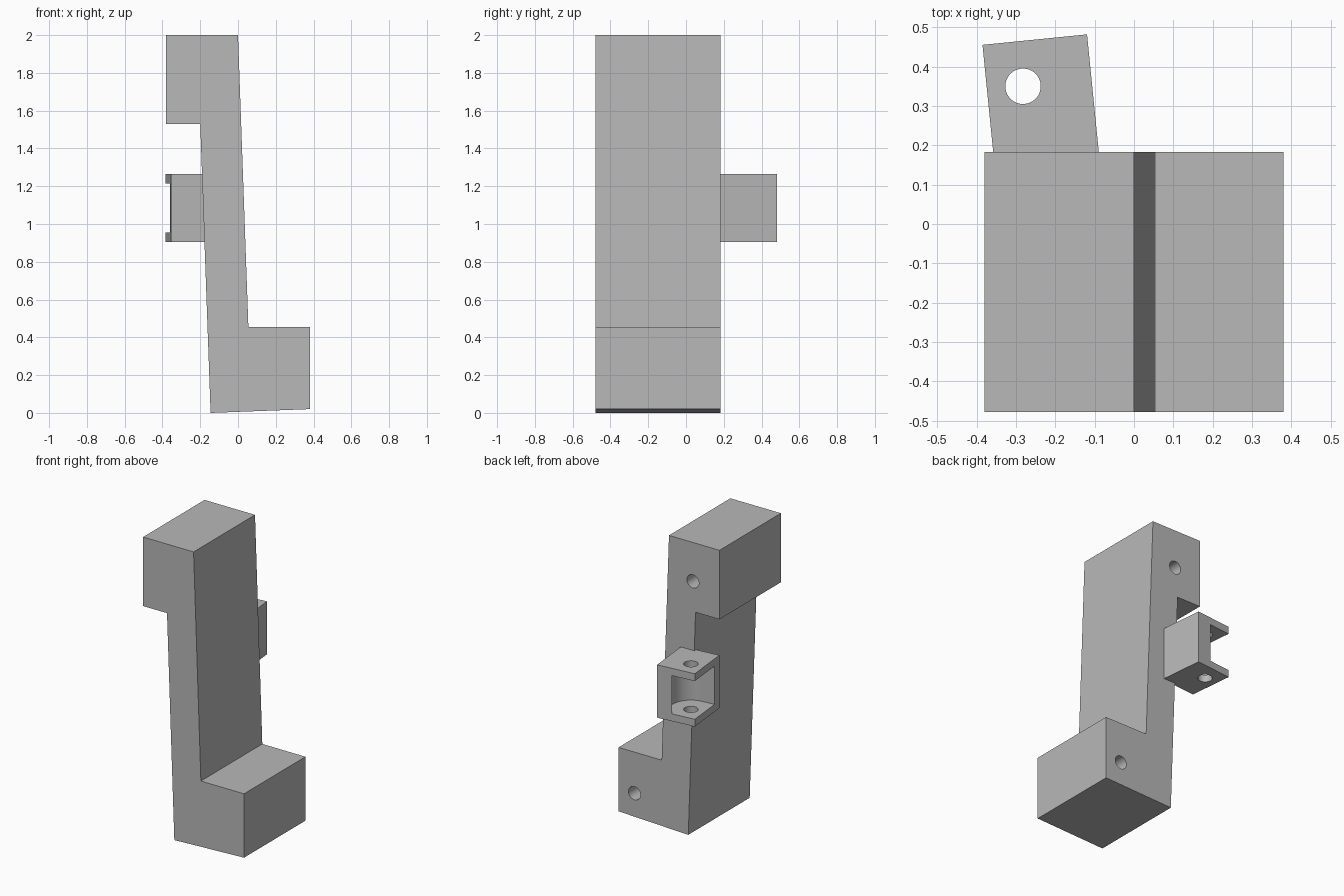
import bpy, bmesh
from math import radians, cos, sin, pi
from mathutils import Matrix

cube = bpy.data.objects.get("Cube")
if cube:
    bpy.data.objects.remove(cube, do_unlink=True)

GREY = (0.48, 0.48, 0.48, 1)
mat = bpy.data.materials.new("plain grey")
mat.use_nodes = True
mat.diffuse_color = GREY
bsdf = next(n for n in mat.node_tree.nodes if n.type == "BSDF_PRINCIPLED")
bsdf.inputs["Base Color"].default_value = GREY


def prism(name, outline, low, high, frame):
    """Extrude a flat outline from low to high, placed by a frame."""
    bm = bmesh.new()
    face = bm.faces.new([bm.verts.new((x, y, low)) for x, y in outline])
    grown = bmesh.ops.extrude_face_region(bm, geom=[face])["geom"]
    top = [g for g in grown if isinstance(g, bmesh.types.BMVert)]
    bmesh.ops.translate(bm, verts=top, vec=(0, 0, high - low))
    bm.transform(frame)
    bmesh.ops.recalc_face_normals(bm, faces=bm.faces)
    mesh = bpy.data.meshes.new(name)
    bm.to_mesh(mesh)
    bm.free()
    mesh.materials.append(mat)
    obj = bpy.data.objects.new(name, mesh)
    bpy.context.collection.objects.link(obj)
    return obj


def arc(cx, cy, r, start, end, steps):
    angles = [start + (end - start) * i / steps for i in range(steps + 1)]
    return [(cx + r * cos(a), cy + r * sin(a)) for a in angles]


def circle(cx, cy, r):
    return arc(cx, cy, r, 0, 2 * pi, 48)[:-1]


def activate(obj):
    bpy.ops.object.select_all(action="DESELECT")
    obj.select_set(True)
    bpy.context.view_layer.objects.active = obj


def cut(target, cutter):
    cutter.hide_render = True
    mod = target.modifiers.new("cut", "BOOLEAN")
    mod.operation, mod.solver, mod.object = "DIFFERENCE", "EXACT", cutter
    activate(target)
    bpy.ops.object.modifier_apply(modifier=mod.name)
    bpy.data.objects.remove(cutter, do_unlink=True)


# Stepped main body, drawn as a front outline and extruded in depth
upright = Matrix.Rotation(radians(90), 4, "X")
outline = [(-0.38, 2), (0, 2), (0.055, 0.455), (0.38, 0.455),
           (0.38, 0.02), (-0.145, 0), (-0.2, 1.53), (-0.38, 1.53)]
body = prism("stepped_body", outline, -0.183, 0.478, upright)

# Blind pin holes in the back
for x, z in ((-0.18, 1.735), (0.26, 0.175)):
    cut(body, prism("pin_hole", circle(x, z, 0.045), -0.25, 0.12, upright))

# Slightly turned hinge bracket, with its pin axis at the local origin
turned = Matrix.Translation((-0.282, 0.35, 0)) @ Matrix.Rotation(radians(5.7), 4, "Z")
block = [(-0.092, -0.195), (0.175, -0.195), (0.175, 0.115), (-0.092, 0.115)]
bracket = prism("hinge_bracket", block, 0.905, 1.265, turned)

# Round-backed pocket between the two lugs, then the pin bore
r = 0.135
pocket = arc(0, 0, r, -pi / 2, pi / 2, 48) + [(-0.2, r), (-0.2, -r)]
cut(bracket, prism("pocket", pocket, 0.955, 1.215, turned))
cut(bracket, prism("bore", circle(0, 0, 0.045), 0.8, 1.4, turned))

for obj in (body, bracket):
    activate(obj)
    bpy.ops.object.shade_smooth_by_angle(angle=radians(30))
